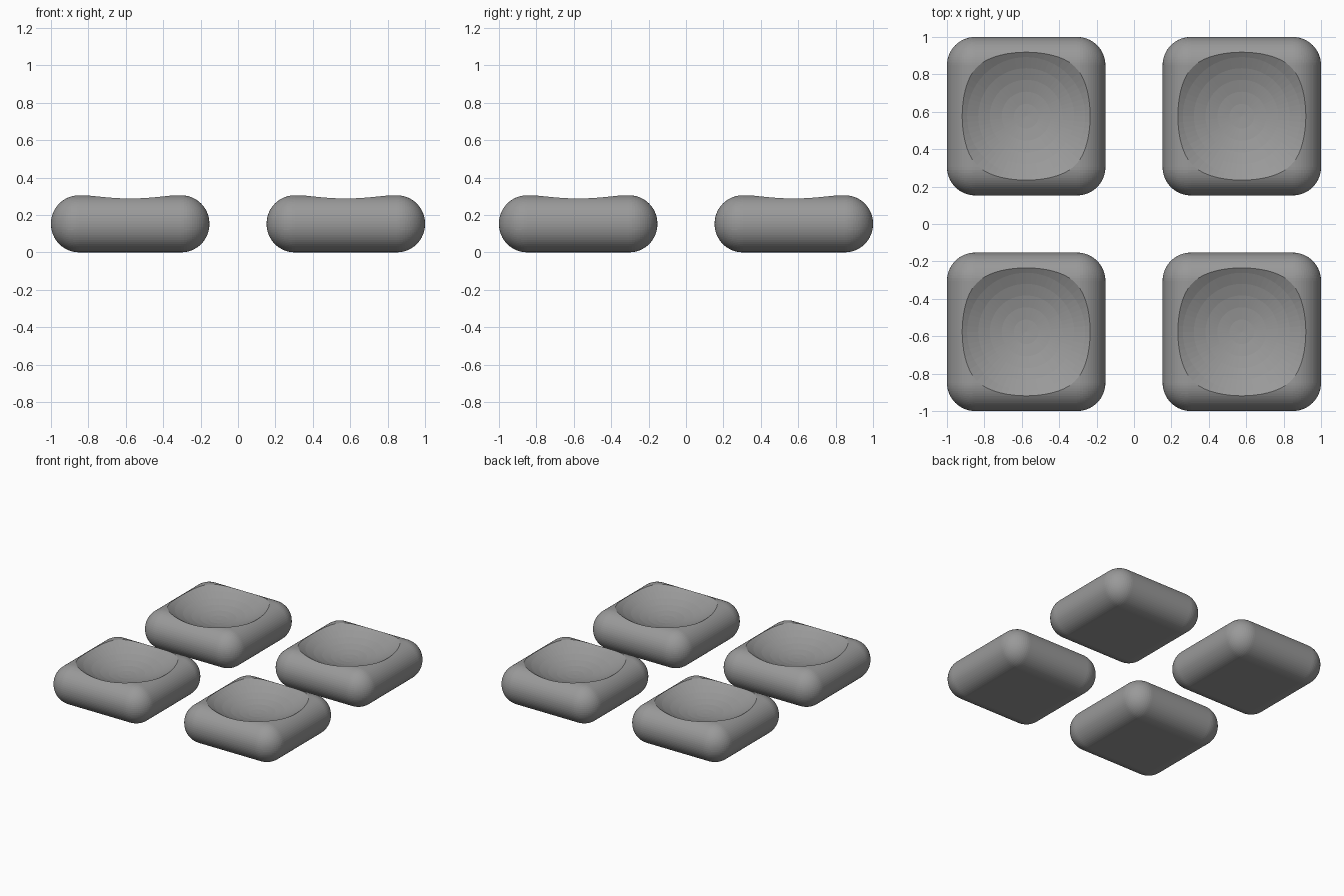
import bpy

if "Cube" in bpy.data.objects:
    bpy.data.objects.remove(bpy.data.objects["Cube"])

SIZE, HEIGHT, ROUND = 0.847, 0.305, 0.151
OFFSET = 1 - SIZE / 2
DISH_R, DISH_Z = 0.67, 0.863

# dark grey finish
grey = bpy.data.materials.new("dark_grey")
grey.diffuse_color = (0.32, 0.32, 0.32, 1)
grey.use_nodes = True
grey.node_tree.nodes["Principled BSDF"].inputs["Base Color"].default_value = grey.diffuse_color


def apply_modifier(obj, name):
    bpy.context.view_layer.objects.active = obj
    bpy.ops.object.modifier_apply(modifier=name)


def make_pad(name, x, y):
    # rounded cushion block
    bpy.ops.mesh.primitive_cube_add(size=1, location=(x, y, HEIGHT / 2))
    pad = bpy.context.object
    pad.name = name
    pad.scale = (SIZE, SIZE, HEIGHT)
    bpy.ops.object.transform_apply(location=False, rotation=False, scale=True)
    pad.data.materials.append(grey)
    bevel = pad.modifiers.new("round_edges", 'BEVEL')
    bevel.width = ROUND
    bevel.segments = 16
    bevel.limit_method = 'NONE'
    apply_modifier(pad, bevel.name)

    # spherical dish scooped from the top
    bpy.ops.mesh.primitive_uv_sphere_add(segments=64, ring_count=32,
                                         radius=DISH_R, location=(x, y, DISH_Z))
    cutter = bpy.context.object
    cutter.hide_render = True
    cutter.data.materials.append(grey)
    cut = pad.modifiers.new("dish", 'BOOLEAN')
    cut.operation = 'DIFFERENCE'
    cut.solver = 'EXACT'
    cut.object = cutter
    apply_modifier(pad, cut.name)
    bpy.data.objects.remove(cutter, do_unlink=True)

    # fine flat facets
    pad.data.shade_flat()


# four pads in a square
for side, x in (("left", -OFFSET), ("right", OFFSET)):
    for end, y in (("front", -OFFSET), ("back", OFFSET)):
        make_pad(f"{end}_{side}_pad", x, y)
